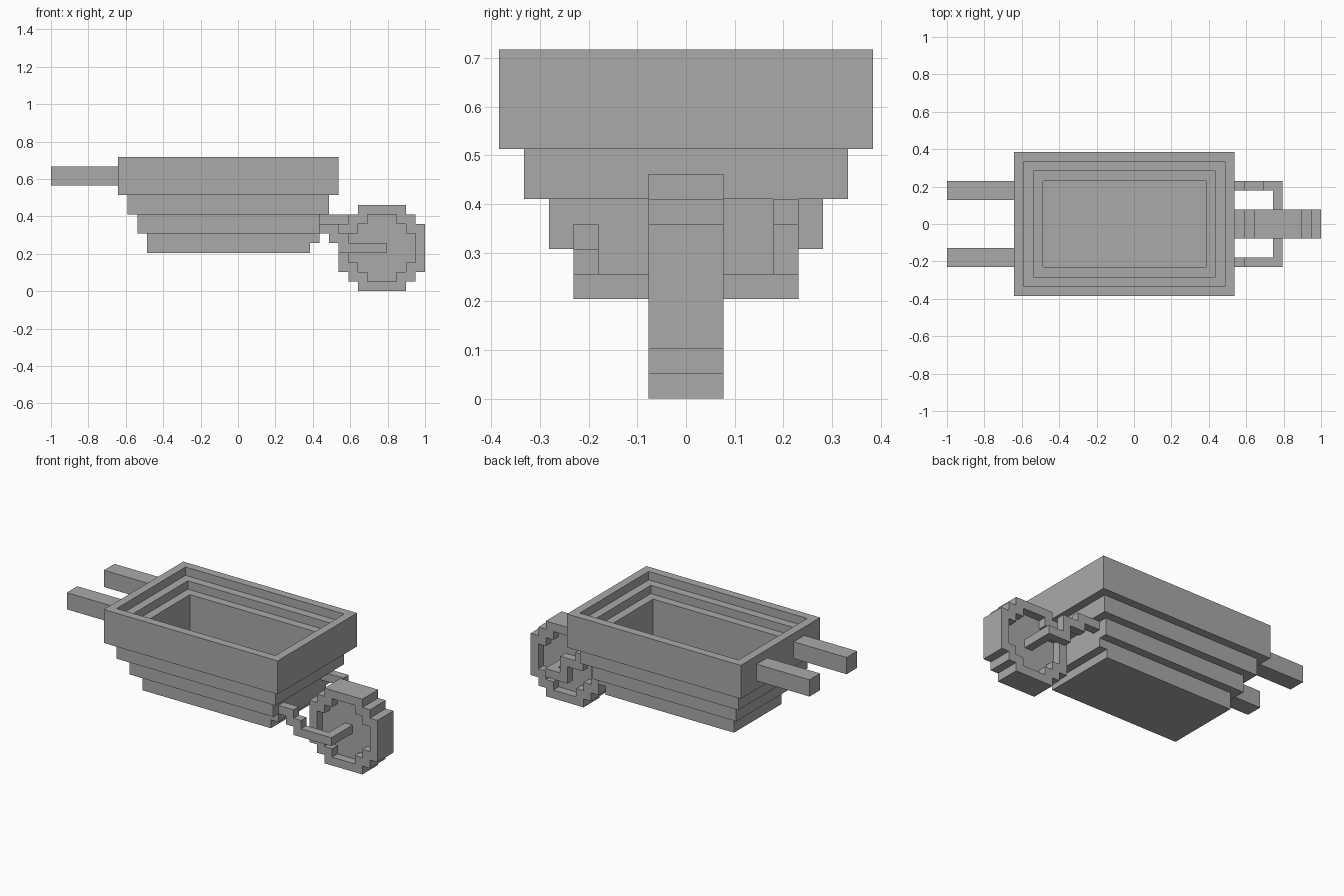
import bpy
import bmesh
from mathutils import Vector

cube = bpy.data.objects.get("Cube")
if cube:
    bpy.data.objects.remove(cube)

U = 2 / 39                      # one block of the block grid
ORIGIN = Vector((19.5, 0, 0))   # grid point that sits at the world origin

grey = bpy.data.materials.new("plain_grey")
grey.use_nodes = True
COLOUR = (0.4, 0.4, 0.4, 1)
grey.diffuse_color = COLOUR
grey.node_tree.nodes["Principled BSDF"].inputs["Base Color"].default_value = COLOUR


def loft(name, rings):
    """Skin a list of equal rings of grid points and cap both ends."""
    bm = bmesh.new()
    loops = [[bm.verts.new((Vector(p) - ORIGIN) * U) for p in ring] for ring in rings]
    for a, b in zip(loops, loops[1:]):
        for i in range(len(a)):
            j = (i + 1) % len(a)
            bm.faces.new((a[i], a[j], b[j], b[i]))
    bm.faces.new(loops[0])
    bm.faces.new(loops[-1])
    bmesh.ops.recalc_face_normals(bm, faces=bm.faces)
    mesh = bpy.data.meshes.new(name)
    bm.to_mesh(mesh)
    bm.free()
    mesh.materials.append(grey)
    obj = bpy.data.objects.new(name, mesh)
    bpy.context.collection.objects.link(obj)
    return obj


def rect(x0, x1, y0, y1, z):
    return [(x0, y0, z), (x1, y0, z), (x1, y1, z), (x0, y1, z)]


def box(name, x, y, z):
    return loft(name, [rect(*x, *y, z[0]), rect(*x, *y, z[1])])


# Tray: stepped outside, up over the rim, down the ledges to the floor
profile = [(3, 4), (3, 6), (2, 6), (2, 8), (1, 8), (1, 10), (0, 10), (0, 14),
           (1, 14), (1, 13), (2, 13), (2, 12), (3, 12), (3, 6)]
loft("tray", [rect(7 + i, 30 - i, i - 7.5, 7.5 - i, z) for i, z in profile])
box("tray_lip", (27, 28), (-4.5, 4.5), (5, 6))

# Handles
for side, y in (("right", (-4.5, -2.5)), ("left", (2.5, 4.5))):
    box(side + "_handle", (0, 7), y, (11, 13))


# Wheel: stair-stepped disc with a raised rim on both faces
def wheel_ring(inset, y):
    quarter = [(4.5, 2.5), (3.5, 2.5), (3.5, 3.5), (2.5, 3.5), (2.5, 4.5)]
    quarter = [(a - inset, b - inset) for a, b in quarter]
    points = []
    for _ in range(4):
        points += quarter
        quarter = [(-b, a) for a, b in quarter]
    return [(34.5 + a, y, 4.5 + b) for a, b in points]


loft("wheel", [wheel_ring(*r) for r in
               ((1, -0.5), (1, -1.5), (0, -1.5), (0, 1.5), (1, 1.5), (1, 0.5))])

# Stepped arms from the tray down to the axle
arms = {
    "right": ((-4.5, -3.5), [(28, 30, 6, 7), (29, 31, 5, 6), (30, 35, 4, 5)]),
    "left": ((3.5, 4.5), [(28, 31, 7, 8), (30, 33, 6, 7), (32, 33, 5, 6), (32, 35, 4, 5)]),
}
for side, (y, steps) in arms.items():
    for n, (x0, x1, z0, z1) in enumerate(steps, 1):
        box(f"{side}_arm_step_{n}", (x0, x1), y, (z0, z1))

# Axle stubs between the arms and the wheel
for side, y in (("right", (-3.5, -0.5)), ("left", (0.5, 3.5))):
    box(side + "_axle", (34, 35), y, (4, 5))
